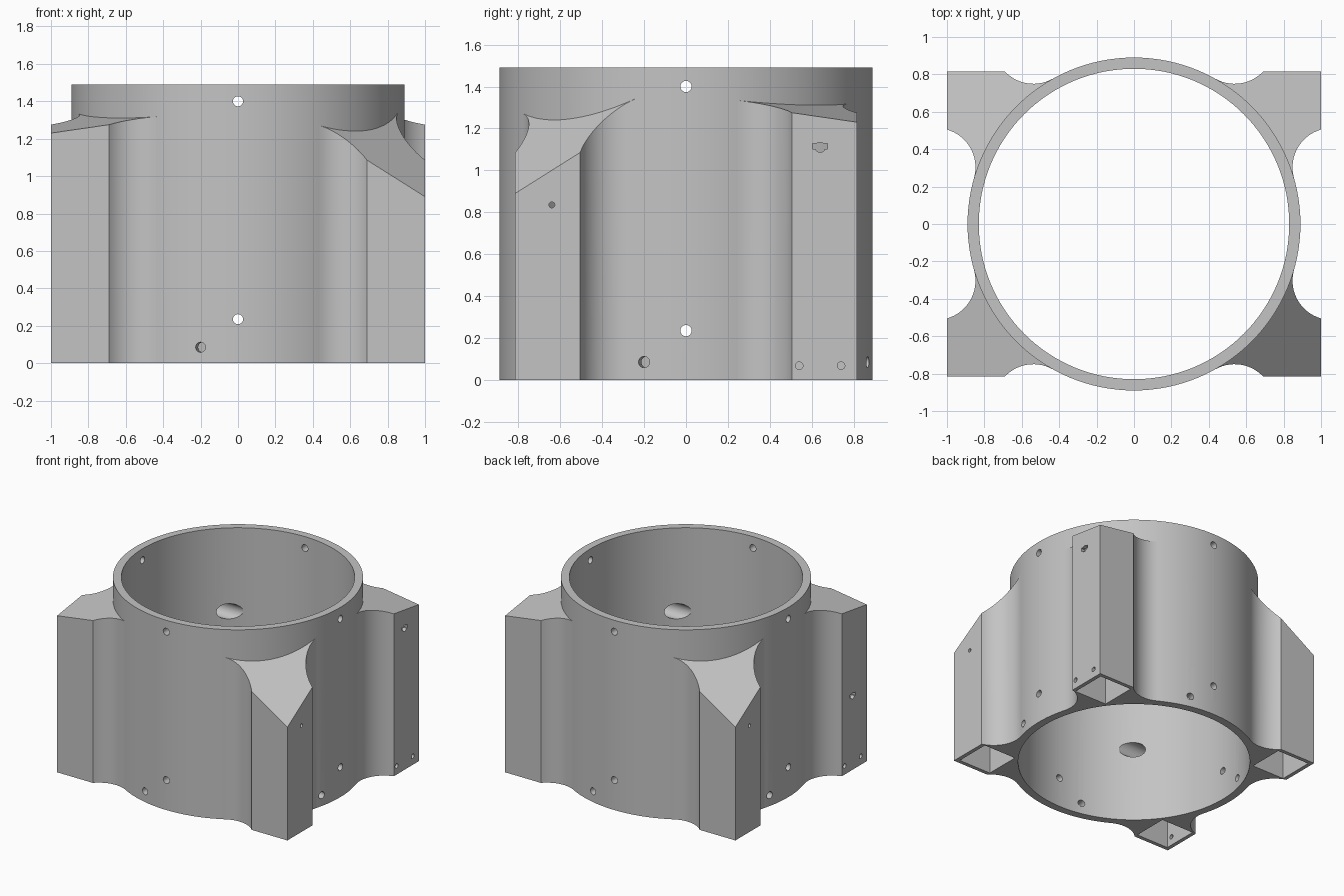
import bpy, bmesh, math
from mathutils import Vector, Matrix

cube = bpy.data.objects.get("Cube")
if cube:
    bpy.data.objects.remove(cube, do_unlink=True)

R_OUT, R_IN, HEIGHT = 0.89, 0.83, 1.49
HX, HY = 1.0, 0.815          # post corner
FX, FY = 0.69, 0.505         # where the flat post faces end
FILLET = 0.21

grey = bpy.data.materials.new("plain_grey")
grey.use_nodes = True
grey.diffuse_color = (0.55, 0.55, 0.55, 1)
grey.node_tree.nodes["Principled BSDF"].inputs["Base Color"].default_value = (0.55, 0.55, 0.55, 1)


def to_object(bm, name):
    bmesh.ops.recalc_face_normals(bm, faces=bm.faces)
    mesh = bpy.data.meshes.new(name)
    bm.to_mesh(mesh)
    bm.free()
    mesh.materials.append(grey)
    obj = bpy.data.objects.new(name, mesh)
    bpy.context.collection.objects.link(obj)
    return obj


def prism(name, outline, z0, top):
    """Upright prism whose top height follows top(x, y)."""
    bm = bmesh.new()
    low = [bm.verts.new((x, y, z0)) for x, y in outline]
    high = [bm.verts.new((x, y, top(x, y))) for x, y in outline]
    bm.faces.new(low)
    bm.faces.new(high)
    n = len(outline)
    for i in range(n):
        j = (i + 1) % n
        bm.faces.new((low[i], low[j], high[j], high[i]))
    return to_object(bm, name)


def rod(name, start, end, radius, sides=24):
    start, end = Vector(start), Vector(end)
    axis = end - start
    place = Matrix.Translation((start + end) / 2) @ axis.to_track_quat('Z', 'Y').to_matrix().to_4x4()
    bm = bmesh.new()
    bmesh.ops.create_cone(bm, cap_ends=True, segments=sides, radius1=radius,
                          radius2=radius, depth=axis.length, matrix=place)
    return to_object(bm, name)


def combine(body, other, mode):
    mod = body.modifiers.new(mode, 'BOOLEAN')
    mod.operation = mode
    mod.solver = 'EXACT'
    mod.object = other
    bpy.context.view_layer.objects.active = body
    bpy.ops.object.modifier_apply(modifier=mod.name)
    bpy.data.objects.remove(other, do_unlink=True)


def fillet(px, py, side, steps=14):
    """Concave arc from a post edge to where it touches the tube."""
    p = Vector((px, py))
    d = R_OUT + FILLET
    cos_a = (d * d + p.length_squared - FILLET ** 2) / (2 * d * p.length)
    ang = math.atan2(py, px) + side * math.acos(cos_a)
    c = Vector((math.cos(ang), math.sin(ang))) * d
    a0 = math.atan2(py - c.y, px - c.x)
    sweep = (ang + math.pi - a0 + math.pi) % (2 * math.pi) - math.pi
    pts = []
    for i in range(steps + 1):
        a = a0 + sweep * i / steps
        pts.append((c.x + FILLET * math.cos(a), c.y + FILLET * math.sin(a)))
    return pts, ang


# Corner post outline in the positive quadrant
upper, a_up = fillet(FX, HY, 1)
lower, a_low = fillet(HX, FY, -1)
inner = []
for i in range(13):
    a = a_up + (a_low - a_up) * i / 12
    inner.append((0.86 * math.cos(a), 0.86 * math.sin(a)))
post_outline = [(HX, HY)] + upper + inner + lower[::-1]
pocket_outline = [(FX, FY), (0.97, FY), (0.97, 0.785), (FX, 0.785)]

# Tube with four posts
housing = rod("housing", (0, 0, 0), (0, 0, HEIGHT), R_OUT, 128)
corners = []
for sx in (1, -1):
    for sy in (1, -1):
        steep = sx != sy
        base, slope = (0.89, 0.63) if steep else (1.23, 0.145)

        def roof(x, y, base=base, slope=slope):
            return base + slope * (HX - abs(x) + HY - abs(y))

        corners.append((sx, sy, steep, roof))
        combine(housing, prism("post", [(x * sx, y * sy) for x, y in post_outline], 0, roof), 'UNION')

# Main bore
combine(housing, rod("bore", (0, 0, -0.1), (0, 0, HEIGHT + 0.1), R_IN, 128), 'DIFFERENCE')

# Pockets, cable ports and fixing holes in each post
YC = 0.64
for sx, sy, steep, roof in corners:
    y = YC * sy
    pocket = prism("pocket", [(px * sx, py * sy) for px, py in pocket_outline], -0.1,
                   lambda px, py: roof(px, py) - 0.05)
    combine(housing, pocket, 'DIFFERENCE')
    port_z = 0.835 if steep else (1.11 if sx > 0 else 0.58)
    combine(housing, rod("port", (0.75 * sx, y, port_z), (0.4 * sx, y, port_z), 0.06, 32), 'DIFFERENCE')
    out, back = 1.05 * sx, 0.94 * sx
    if steep:
        combine(housing, rod("pin_hole", (out, y, port_z), (back, y, port_z), 0.014), 'DIFFERENCE')
        continue
    for off in (-0.1, 0.1):
        combine(housing, rod("screw_hole", (out, y + off, 0.068), (back, y + off, 0.068), 0.018), 'DIFFERENCE')
    # Socket opening: a slot with a rounded lower part
    combine(housing, rod("socket_round", (out, y, port_z), (back, y, port_z), 0.024), 'DIFFERENCE')
    slot = [(x, y + w) for x, w in ((out, -0.036), (back, -0.036), (back, 0.036), (out, 0.036))]
    combine(housing, prism("socket_slot", slot, port_z - 0.008, lambda px, py: port_z + 0.017), 'DIFFERENCE')

# Radial holes around the tube
for k in range(4):
    for shift, z in ((0, 1.40), (0, 0.235), (-0.227, 0.085)):
        a = -math.pi / 2 + shift + k * math.pi / 2
        d = Vector((math.cos(a), math.sin(a), 0))
        up = Vector((0, 0, z))
        combine(housing, rod("tube_hole", d * 1.0 + up, d * 0.75 + up, 0.027), 'DIFFERENCE')

# Smooth shading with sharp edges kept
bpy.ops.object.select_all(action='DESELECT')
housing.select_set(True)
bpy.context.view_layer.objects.active = housing
bpy.ops.object.shade_smooth_by_angle(angle=math.radians(25))
